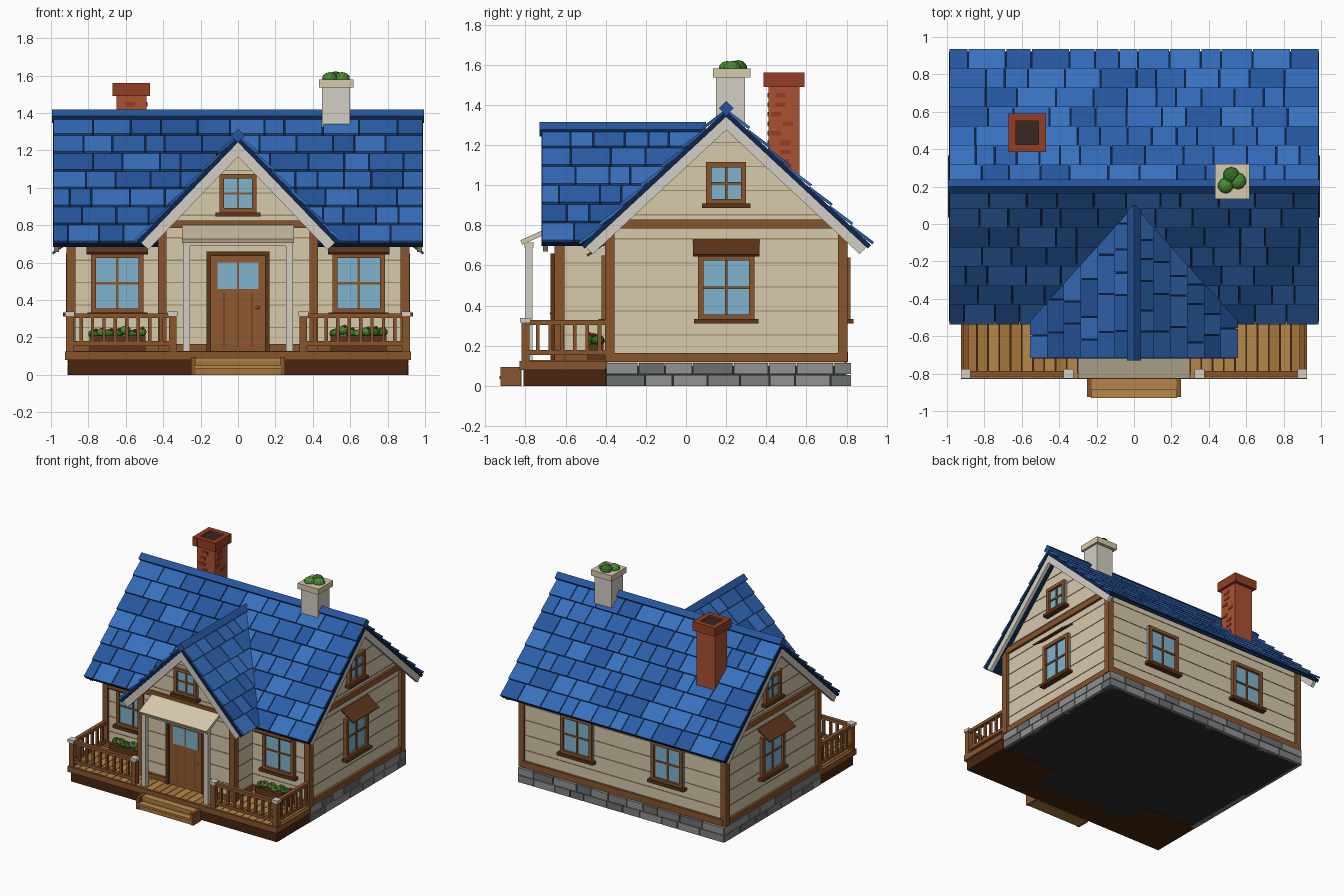
import bpy, bmesh, random
from math import radians, atan, cos, sin
from mathutils import Matrix

if "Cube" in bpy.data.objects:
    bpy.data.objects.remove(bpy.data.objects["Cube"])

random.seed(4)
T = Matrix.Translation
R = lambda deg, ax: Matrix.Rotation(radians(deg), 4, ax)
I = Matrix.Identity(4)

HEX = dict(cream='D6C8AB', groove='9C8C6C', timber='875530', dark='5E3820', skirt='4A2A16',
           door='8F5A34', glass='7FB2CC', plank1='B5874C', plank2='A3753F', stone1='7C7F80',
           stone2='8E9192', stone3='6C6F70', base='333131', trim='D3CDC2', brick='A85235',
           brick_cap='924028', soot='3A2C28', leaf='4A8A34', leaf2='376E28', red='B83A2C',
           gold='C9A045', blue1='2F5FA8', blue2='3568B4', blue3='3B70BE', blue4='2A569C', navy='16294A')
MATS = {}
for k, h in HEX.items():
    MATS[k] = bpy.data.materials.new(k)
    MATS[k].diffuse_color = [(int(h[i:i + 2], 16) / 255) ** 2.2 for i in (0, 2, 4)] + [1]


def build(name, items):
    """items: (colour, x0, x1, y0, y1, z0, z1[, matrix]) boxes, or ('ball', colour, x, y, z, r)"""
    bm, slots = bmesh.new(), []
    for it in items:
        old = set(bm.faces)
        if it[0] == 'ball':
            col, x, y, z, r = it[1:]
            bmesh.ops.create_icosphere(bm, subdivisions=2, radius=r,
                                       matrix=T((x, y, z)) @ Matrix.Diagonal((1, 1, .8, 1)))
        else:
            col, x0, x1, y0, y1, z0, z1 = it[:7]
            M = it[7] if len(it) > 7 else I
            M = M @ T(((x0 + x1) / 2, (y0 + y1) / 2, (z0 + z1) / 2))
            bmesh.ops.create_cube(bm, size=1, matrix=M @ Matrix.Diagonal((x1 - x0, y1 - y0, z1 - z0, 1)))
        if col not in slots:
            slots.append(col)
        for f in set(bm.faces) - old:
            f.material_index = slots.index(col)
    return finish(name, bm, slots)


def finish(name, bm, slots):
    me = bpy.data.meshes.new(name)
    bm.to_mesh(me)
    bm.free()
    for s in slots:
        me.materials.append(MATS[s])
    ob = bpy.data.objects.new(name, me)
    bpy.context.collection.objects.link(ob)
    return ob


def prism(name, col, profile, vec):
    bm = bmesh.new()
    f = bm.faces.new([bm.verts.new(p) for p in profile])
    ext = bmesh.ops.extrude_face_region(bm, geom=[f])['geom']
    bmesh.ops.translate(bm, vec=vec, verts=[v for v in ext if isinstance(v, bmesh.types.BMVert)])
    bmesh.ops.recalc_face_normals(bm, faces=bm.faces)
    return finish(name, bm, [col])


# wall frames: local x along the wall, local -y outward
FRONT, BACK = T((0, -.39, 0)), T((0, .79, 0)) @ R(180, 'Z')
RIGHT, LEFT = T((.89, 0, 0)) @ R(90, 'Z'), T((-.89, 0, 0)) @ R(-90, 'Z')
PORCH = T((0, -.64, 0))

# walls
prism('house_walls', 'cream', [(-.89, -.39, .1), (-.89, .79, .1), (-.89, .79, .79), (-.89, .2, 1.34),
                               (-.89, -.39, .79)], (1.78, 0, 0))
prism('entrance_walls', 'cream', [(-.4, -.64, .1), (.4, -.64, .1), (.4, -.64, .83), (0, -.64, 1.245),
                                  (-.4, -.64, .83)], (0, .72, 0))

# siding grooves
g = []
for k in range(9):
    z = .25 + .12 * k
    if z < .76:
        g += [('groove', -.88, .88, -.003, .01, z, z + .006, M) for M in (FRONT, BACK)]
        g += [('groove', s * .4 - .003, s * .4 + .003, -.63, -.4, z, z + .006) for s in (-1, 1)]
    w, c = min(.58, (1.33 - z) / .93), min(.39, (1.23 - z) / 1.04)
    if w > .02:
        g += [('groove', -w + a, w + a, -.003, .01, z, z + .006, M) for M, a in ((RIGHT, .2), (LEFT, -.2))]
    if c > .02:
        g.append(('groove', -c, c, -.003, .01, z, z + .006, PORCH))
build('siding_grooves', g)

# timber frame
t = []
for s in (-1, 1):
    t += [('timber', s * .892 - .024, s * .892 + .024, y - .024, y + .024, .12, .79) for y in (-.38, .78)]
    t.append(('timber', s * .405 - .024, s * .405 + .024, -.655, -.605, .12, .82))
    t.append(('timber', s * .4 - .015, s * .4 + .015, -.64, -.4, .12, .17))
for M, a in ((RIGHT, .2), (LEFT, -.2)):
    t += [('timber', a - .59, a + .59, -.02, .01, z, z + .045, M) for z in (.12, .785)]
t += [('timber', -.89, .89, -.018, .01, .12, .17, M) for M in (FRONT, BACK)]
t += [('timber', -.41, .41, -.018, .01, z, z + .04, PORCH) for z in (.125, .785)]
build('timber_frame', t)

# stone foundation
f = [('base', -.89, .89, -.39, .8, 0, .118), ('base', -.42, .42, -.62, -.38, 0, .1)]
for M, a0, a1 in ((T((0, .81, 0)) @ R(180, 'Z'), -.91, .91), (T((.9, 0, 0)) @ R(90, 'Z'), -.4, .82),
                  (T((-.9, 0, 0)) @ R(-90, 'Z'), -.82, .4)):
    for row in range(2):
        x = a0
        while x < a1 - .01:
            e = min(a1, x + random.uniform(.12, .21))
            e = a1 if a1 - e < .06 else e
            f.append((random.choice(('stone1', 'stone2', 'stone3')), x + .003, e - .003,
                      -.012, .03, row * .06, row * .06 + .055, M))
            x = e
build('stone_foundation', f)


# windows
def window(name, M, cx, z0, w, h, awning=False):
    b, x0, x1, z1 = .026, cx - w / 2, cx + w / 2, z0 + h
    it = [('glass', x0, x1, -.012, .01, z0, z1, M),
          ('timber', x0, x0 + b, -.03, .01, z0, z1, M), ('timber', x1 - b, x1, -.03, .01, z0, z1, M),
          ('timber', x0, x1, -.03, .01, z0, z0 + b, M), ('timber', x0, x1, -.03, .01, z1 - b, z1, M),
          ('timber', cx - .006, cx + .006, -.02, .01, z0, z1, M),
          ('timber', x0, x1, -.02, .01, z0 + h / 2 - .006, z0 + h / 2 + .006, M),
          ('dark', x0 - .02, x1 + .02, -.045, .01, z0 - .018, z0 + .004, M)]
    if awning:
        it.append(('dark', -.165, .165, -.13, 0, -.012, 0, M @ T((cx, 0, .73)) @ R(36, 'X')))
    build(name, it)


for s, n in ((-1, 'left'), (1, 'right')):
    W = RIGHT if s > 0 else LEFT
    window('front_window_' + n, FRONT, s * .645, .33, .28, .32, True)
    window('back_window_' + n, BACK, s * .4, .33, .28, .31)
    window('side_window_' + n, W, s * .2, .33, .28, .32, True)
    window('attic_window_' + n, W, s * .2, .905, .2, .21)
window('gable_window', PORCH, 0, .865, .2, .21)

# door
d = [('dark', s * .157 - .012, s * .157 + .012, -.035, .01, .125, .655, PORCH) for s in (-1, 1)]
d += [('dark', -.169, .169, -.035, .01, .635, .66, PORCH), ('door', -.146, .146, -.018, .01, .125, .64, PORCH),
      ('glass', -.11, .11, -.022, .01, .46, .6, PORCH), ('ball', 'gold', .105, -.668, .36, .011)]
d += [('dark', x - .003, x + .003, -.021, .01, .15, .44, PORCH) for x in (-.075, 0, .075)]
d.append(('door', -.005, .005, -.026, .01, .46, .6, PORCH))
build('front_door', d)

# door canopy and columns
c = [('trim', s * .275 - .018, s * .275 + .018, -.8, -.764, .12, .705) for s in (-1, 1)]
c += [('cream', -.3, .3, 0, .19, -.012, .012, T((0, -.82, .715)) @ R(24, 'X')),
      ('cream', -.295, .295, -.805, -.76, .69, .715)]
build('door_canopy', c)

# porch deck
p = [('skirt', s * .665 - .245, s * .665 + .245, -.81, -.4, 0, .085) for s in (-1, 1)]
p += [('skirt', -.43, .43, -.81, -.61, 0, .085), ('timber', -.925, .925, -.83, -.8, .08, .125)]
p += [('timber', s * .91 - .015, s * .91 + .015, -.82, -.4, .08, .125) for s in (-1, 1)]
n = 30
for i in range(n):
    x = -.9 + i * 1.8 / n
    p.append((random.choice(('plank1', 'plank2')), x + .002, x + 1.8 / n - .002, -.82, -.39, .085, .128))
build('porch_deck', p)

# front steps
st = [('timber', s * .24 - .012, s * .24 + .012, -.925, -.825, 0, .095) for s in (-1, 1)]
st += [('plank2', -.23, .23, -.92, -.82, 0, .035), ('plank1', -.23, .23, -.93, -.87, .035, .05),
       ('plank2', -.23, .23, -.88, -.82, .035, .075), ('plank1', -.23, .23, -.885, -.82, .075, .09)]
build('front_steps', st)

# railings
r = []
for s in (-1, 1):
    for x in (.35, .9):
        r += [('timber', s * x - .02, s * x + .02, -.82, -.78, .12, .315),
              ('trim', s * x - .026, s * x + .026, -.826, -.774, .315, .338)]
    xa, xb = sorted((s * .35, s * .9))
    for z in (.155, .303):
        r += [('timber', xa, xb, -.815, -.785, z, z + .025), ('timber', s * .9 - .015, s * .9 + .015, -.8, -.4, z, z + .025)]
    for i in range(1, 9):
        x = s * (.35 + .55 * i / 9)
        r.append(('timber', x - .009, x + .009, -.809, -.791, .16, .31))
    for i in range(1, 7):
        y = -.8 + .4 * i / 6.5
        r.append(('timber', s * .9 - .009, s * .9 + .009, y - .009, y + .009, .16, .31))
build('porch_railing', r)

# flower boxes
fl = []
for s in (-1, 1):
    fl.append(('dark', s * .645 - .15, s * .645 + .15, -.49, -.41, .128, .21))
    for i in range(7):
        x = s * .645 - .125 + i * .25 / 6
        y, z = -.45 + random.uniform(-.015, .015), random.uniform(.215, .24)
        fl += [('ball', random.choice(('leaf', 'leaf2')), x, y, z, .032), ('ball', 'red', x + .01, y - .018, z + .022, .01)]
build('flower_boxes', fl)


# shingled roof slopes: local x along ridge, local y down the slope
def slope(name, M, ang, length, rows, span):
    it, h = [], length / rows
    for i in range(rows):
        a, b = span(i * h * cos(ang))
        it.append(('navy', a, b, i * h, (i + 1) * h, -.022, .002, M))
        x, tile = a, M @ T((0, i * h, -.002)) @ R(6, 'X')
        while x < b - .005:
            e = x + random.uniform(.1, .21)
            e = b if b - e < .07 else e
            it.append((random.choice(('blue1', 'blue2', 'blue3', 'blue4')), x + .003, e - .003, 0, h * 1.02,
                       -.004, .01, tile))
            x = e
    build(name, it)


A, B = atan(.93), atan(1.04)
LA, LB = .72 / cos(A), .54 / cos(B)
trim = []
for side, yaw in (('front', 180), ('back', 0)):
    M = T((0, .2, 1.37)) @ R(yaw, 'Z') @ Matrix.Rotation(-A, 4, 'X')
    slope('main_roof_' + side, M, A, LA, 7, lambda x: (-.99, .99))
    trim += [('trim', s * .97 - .013, s * .97 + .013, 0, LA - .01, -.07, -.02, M) for s in (-1, 1)]
for side, yaw, s in (('right', -90, 1), ('left', 90, -1)):
    M = T((0, 0, 1.275)) @ R(yaw, 'Z') @ Matrix.Rotation(-B, 4, 'X')
    # each course stops at the valley with the main roof
    slope('entrance_roof_' + side, M, B, LB, 6,
          lambda x, s=s: tuple(sorted((s * .72, -s * (.098 - 1.118 * x)))))
    trim.append(('trim', s * .7 - .013, s * .7 + .013, 0, LB - .01, -.075, -.02, M))
build('bargeboards', trim)
build('ridge_caps', [('blue4', -.995, .995, -.026, .026, -.026, .026, T((0, .2, 1.383)) @ R(45, 'X')),
                     ('blue4', -.026, .026, -.73, .1, -.026, .026, T((0, 0, 1.278)) @ R(45, 'Y'))])

# brick chimney with open top
ch = [('brick', -.65, -.49, .41, .565, .95, 1.5), ('soot', -.635, -.505, .425, .55, 1.49, 1.545)]
for s in (-1, 1):
    ch += [('brick_cap', -.57 + s * .08 - .02, -.57 + s * .08 + .02, .385, .59, 1.49, 1.56),
           ('brick_cap', -.67, -.47, .488 + s * .082 - .02, .488 + s * .082 + .02, 1.49, 1.56)]
for i in range(9):
    z, x, y = 1.06 + .047 * i, random.uniform(-.64, -.55), random.uniform(.42, .5)
    ch += [('brick_cap', x, x + .05, .405, .42, z, z + .022), ('brick_cap', -.5, -.485, y, y + .05, z, z + .022)]
build('brick_chimney', ch)

# pale chimney with planting
build('planter_chimney', [('trim', .45, .6, .15, .295, 1.2, 1.54), ('cream', .432, .617, .135, .32, 1.535, 1.58),
                          ('ball', 'leaf', .49, .205, 1.585, .042), ('ball', 'leaf2', .52, .26, 1.587, .045),
                          ('ball', 'leaf', .555, .23, 1.583, .045)])

for m in bpy.data.materials:
    if m.users and not m.is_grease_pencil:
        m.use_nodes = True
        m.node_tree.nodes["Principled BSDF"].inputs["Base Color"].default_value = m.diffuse_color
